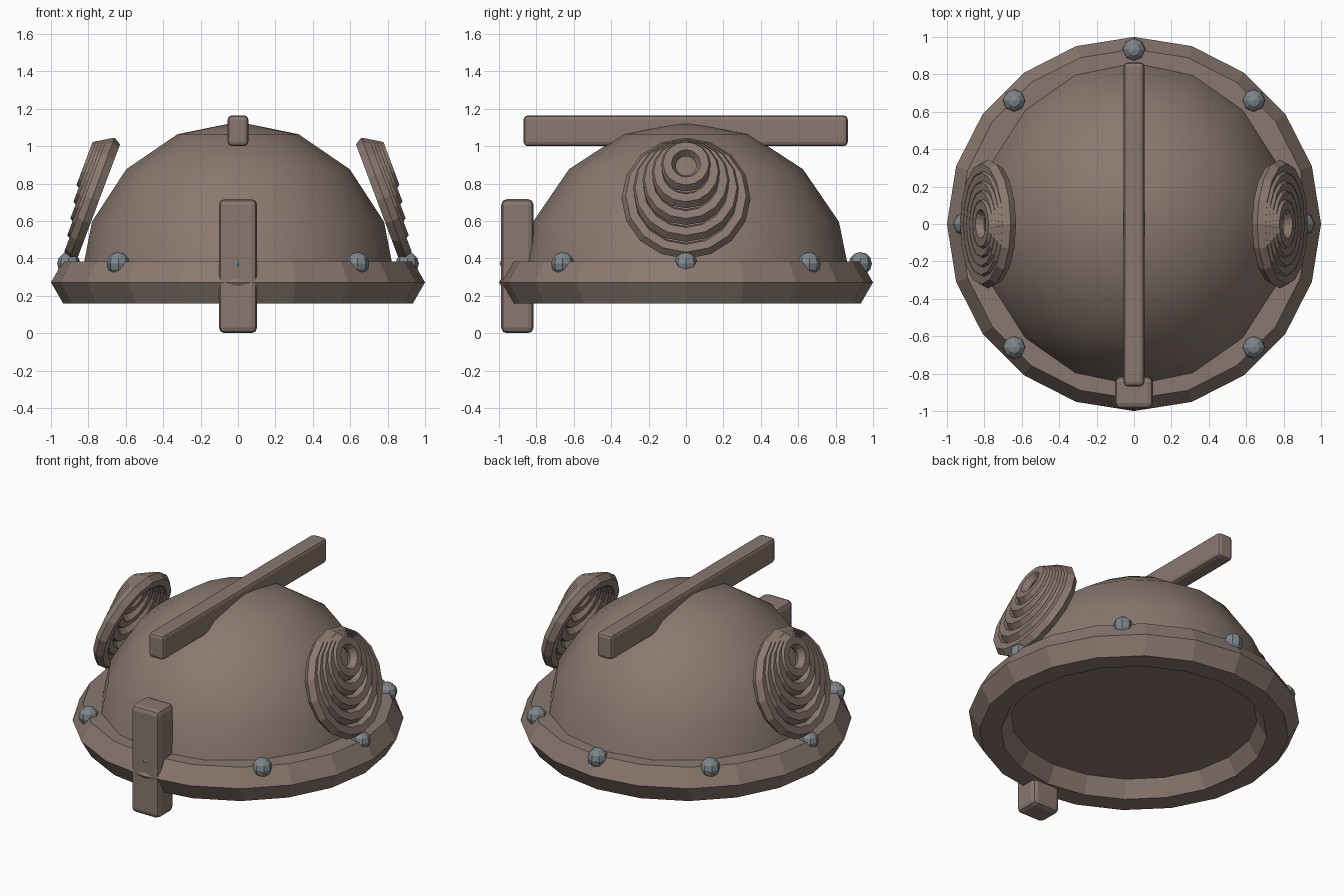
import bpy, bmesh, math
from mathutils import Matrix, Vector

if "Cube" in bpy.data.objects:
    bpy.data.objects.remove(bpy.data.objects["Cube"])


def material(name, rgb):
    mat = bpy.data.materials.new(name)
    mat.use_nodes = True
    mat.diffuse_color = (*rgb, 1)
    mat.node_tree.nodes["Principled BSDF"].inputs["Base Color"].default_value = (*rgb, 1)
    return mat


BROWN = material("weathered_brown", (0.255, 0.19, 0.158))
STEEL = material("steel_grey", (0.205, 0.24, 0.26))


def add_mesh(name, bm, mat):
    mesh = bpy.data.meshes.new(name)
    bmesh.ops.recalc_face_normals(bm, faces=bm.faces)
    bm.to_mesh(mesh)
    bm.free()
    mesh.materials.append(mat)
    obj = bpy.data.objects.new(name, mesh)
    bpy.context.collection.objects.link(obj)
    return obj


def hex_ring(name, major, minor, sides, matrix):
    """Ring with a six-sided cross-section, around the local z axis."""
    bpy.ops.mesh.primitive_torus_add(major_radius=major, minor_radius=minor,
                                     major_segments=sides, minor_segments=6)
    obj = bpy.context.object
    obj.name = name
    obj.data.transform(matrix)
    obj.data.materials.append(BROWN)
    obj.data.shade_flat()
    return obj


def rounded_bar(name, low, high, bevel):
    low, high = Vector(low), Vector(high)
    bm = bmesh.new()
    bmesh.ops.create_cube(bm, size=1, matrix=Matrix.Translation((low + high) / 2)
                          @ Matrix.Diagonal((*(high - low), 1)))
    bmesh.ops.bevel(bm, geom=bm.edges[:], offset=bevel, segments=2,
                    profile=0.5, affect='EDGES')
    return add_mesh(name, bm, BROWN)


# Dome: half sphere, closed underneath
bm = bmesh.new()
bmesh.ops.create_uvsphere(bm, u_segments=16, v_segments=8, radius=1)
bmesh.ops.delete(bm, geom=[v for v in bm.verts if v.co.z < -0.01], context='VERTS')
bmesh.ops.holes_fill(bm, edges=[e for e in bm.edges if e.is_boundary], sides=0)
bm.transform(Matrix.Translation((0, 0, 0.265)) @ Matrix.Diagonal((0.845, 0.885, 0.865, 1)))
dome = add_mesh("dome", bm, BROWN)
bpy.ops.object.select_all(action='DESELECT')
dome.select_set(True)
bpy.context.view_layer.objects.active = dome
bpy.ops.object.shade_smooth_by_angle(angle=math.radians(40))

# Rim
hex_ring("rim", 0.87, 0.13, 20, Matrix.Translation((0, 0, 0.272)))

# Crest bar and nose guard
rounded_bar("crest_bar", (-0.055, -0.868, 1.0), (0.055, 0.865, 1.165), 0.022)
rounded_bar("nose_guard", (-0.102, -0.988, 0), (0.102, -0.815, 0.717), 0.03)

# Rivets around the rim
for i in range(8):
    a = i * math.pi / 4
    bm = bmesh.new()
    bmesh.ops.create_uvsphere(bm, u_segments=8, v_segments=6, radius=0.062)
    bm.transform(Matrix.Translation((0.905 * math.cos(a), 0.932 * math.sin(a), 0.372)))
    add_mesh(f"rivet_{i + 1}", bm, STEEL)

# Side horns: five shrinking rings, stepped outward and upward
tilt = math.radians(20.5)
for side, label in ((1, "left"), (-1, "right")):
    normal = Vector((side * math.cos(tilt), 0, math.sin(tilt)))
    up = Vector((-side * math.sin(tilt), 0, math.cos(tilt)))
    turn = normal.to_track_quat('Z', 'Y').to_matrix().to_4x4()
    for i in range(5):
        centre = Vector((side * 0.78, 0, 0.722)) + normal * 0.016 * i + up * 0.04 * i
        hex_ring(f"{label}_horn_ring_{i + 1}", 0.3 - 0.05 * i, 0.045, 16,
                 Matrix.Translation(centre) @ turn)
